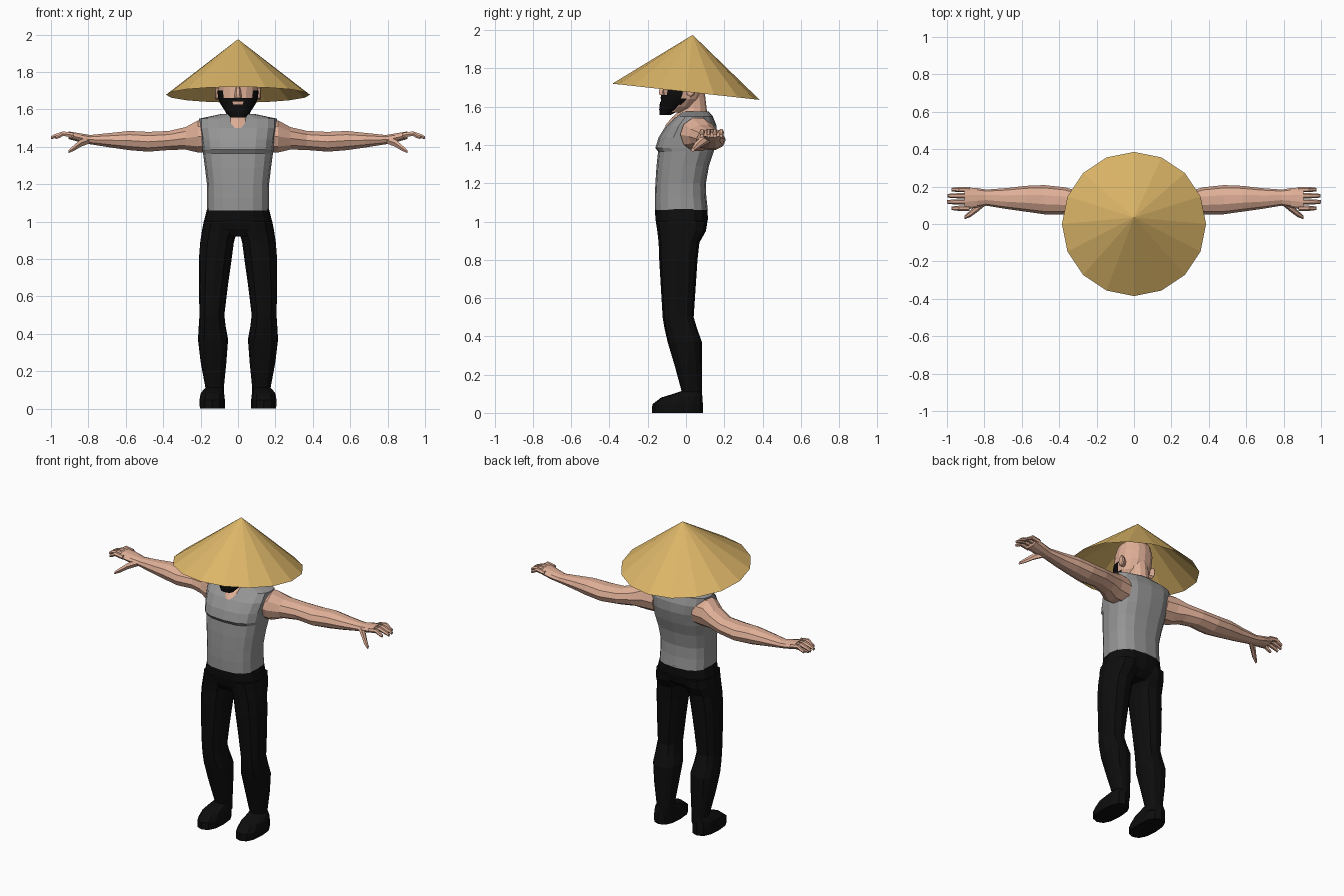
import bpy, bmesh, math


def material(name, rgb):
    m = bpy.data.materials.new(name)
    m.diffuse_color = (*rgb, 1)
    return m


SKIN = material("skin", (0.74, 0.43, 0.31))
GREY = material("grey cloth", (0.30, 0.30, 0.30))
BLACK = material("black", (0.004, 0.004, 0.004))
STRAW = material("straw", (0.72, 0.47, 0.14))


def signed_pow(v, e):
    return math.copysign(abs(v) ** e, v)


def loft(name, rings, mat, axis="z", n=12, p=2.0, side=1, keep=None):
    """Skin sections (t, a0, a1, b0, b1): bounds in x,y for axis z or y,z for axis x."""
    bm = bmesh.new()
    loops = []
    for t, a0, a1, b0, b1 in rings:
        loop = []
        for i in range(n):
            w = 2 * math.pi * i / n
            a = (a0 + a1) / 2 + (a1 - a0) / 2 * signed_pow(math.cos(w), 2 / p)
            b = (b0 + b1) / 2 + (b1 - b0) / 2 * signed_pow(math.sin(w), 2 / p)
            co = (a, b, t) if axis == "z" else (t, a, b)
            loop.append(bm.verts.new((co[0] * side, co[1], co[2])))
        loops.append(loop)
    for lo, hi in zip(loops, loops[1:]):
        for i in range(n):
            j = (i + 1) % n
            bm.faces.new((lo[i], lo[j], hi[j], hi[i]))
    bm.faces.new(loops[0])
    bm.faces.new(loops[-1])
    bmesh.ops.recalc_face_normals(bm, faces=bm.faces)
    if keep:
        drop = [f for f in bm.faces if not keep(f.calc_center_median())]
        bmesh.ops.delete(bm, geom=drop, context="FACES")
    return finish(name, bm, mat)


def finish(name, bm, mat):
    me = bpy.data.meshes.new(name)
    bm.to_mesh(me)
    bm.free()
    me.materials.append(mat)
    ob = bpy.data.objects.new(name, me)
    bpy.context.collection.objects.link(ob)
    return ob


# Tilted conical straw hat, open underneath
bm = bmesh.new()
apex = bm.verts.new((0, 0.035, 1.975))
rim = []
for i in range(16):
    w = 2 * math.pi * i / 16
    y = 0.385 * math.sin(w)
    rim.append(bm.verts.new((0.385 * math.cos(w), y, 1.678 - 0.11 * y)))
for i in range(16):
    bm.faces.new((apex, rim[i], rim[(i + 1) % 16]))
finish("straw_hat", bm, STRAW)

# Sleeveless shirt
loft("shirt", [
    (1.06, -0.166, 0.166, -0.163, 0.114),
    (1.13, -0.165, 0.165, -0.163, 0.106),
    (1.20, -0.166, 0.166, -0.160, 0.104),
    (1.29, -0.177, 0.177, -0.154, 0.120),
    (1.365, -0.187, 0.187, -0.146, 0.145),
    (1.385, -0.190, 0.190, -0.160, 0.150),
    (1.44, -0.197, 0.197, -0.143, 0.162),
    (1.50, -0.207, 0.207, -0.105, 0.160),
    (1.55, -0.208, 0.208, -0.050, 0.140),
    (1.575, -0.090, 0.090, -0.015, 0.118)], GREY, n=16, p=2.7)

# Neck, flaring into the neckline
loft("neck", [
    (1.50, -0.075, 0.075, -0.110, 0.100),
    (1.545, -0.072, 0.072, -0.072, 0.112),
    (1.59, -0.062, 0.062, -0.020, 0.108),
    (1.70, -0.062, 0.062, -0.030, 0.095)], SKIN)

# Head
loft("head", [
    (1.57, -0.05, 0.05, -0.11, -0.02),
    (1.60, -0.075, 0.075, -0.118, 0.04),
    (1.64, -0.097, 0.097, -0.122, 0.075),
    (1.70, -0.106, 0.106, -0.120, 0.098),
    (1.76, -0.107, 0.107, -0.120, 0.105),
    (1.82, -0.092, 0.092, -0.095, 0.095),
    (1.86, -0.050, 0.050, -0.050, 0.055)], SKIN, n=16, p=2.2)

loft("nose", [
    (1.662, -0.02, 0.02, -0.142, -0.10),
    (1.68, -0.018, 0.018, -0.145, -0.10),
    (1.735, -0.009, 0.009, -0.124, -0.10)], SKIN, n=6)


# Beard: shell around the jaw, open at the mouth and cheeks
def is_beard(c):
    mouth = abs(c.x) < 0.036 and 1.626 < c.z < 1.642
    cheeks = abs(c.x) < 0.078 and c.z > 1.66
    return c.y < -0.01 and not mouth and not cheeks


loft("beard", [
    (1.557, -0.040, 0.040, -0.138, -0.080),
    (1.585, -0.066, 0.066, -0.140, -0.025),
    (1.610, -0.082, 0.082, -0.138, 0.035),
    (1.626, -0.092, 0.092, -0.134, 0.06),
    (1.642, -0.100, 0.100, -0.134, 0.08),
    (1.660, -0.106, 0.106, -0.130, 0.09),
    (1.700, -0.110, 0.110, -0.124, 0.10)], BLACK, n=24, p=2.2, keep=is_beard)

# Hips of the trousers
loft("trouser_hips", [
    (0.92, -0.12, 0.12, -0.125, 0.06),
    (0.96, -0.188, 0.188, -0.148, 0.100),
    (1.01, -0.180, 0.180, -0.160, 0.114),
    (1.07, -0.165, 0.165, -0.162, 0.113)], BLACK, n=16, p=2.6)

for label, s in (("left", 1), ("right", -1)):
    # Trouser leg
    loft(label + "_leg", [
        (1.00, 0.000, 0.183, -0.158, 0.112),
        (0.95, 0.005, 0.193, -0.150, 0.104),
        (0.89, 0.022, 0.202, -0.143, 0.070),
        (0.80, 0.034, 0.209, -0.140, 0.060),
        (0.65, 0.055, 0.209, -0.131, 0.050),
        (0.50, 0.073, 0.206, -0.122, 0.040),
        (0.44, 0.066, 0.210, -0.112, 0.058),
        (0.37, 0.053, 0.214, -0.096, 0.083),
        (0.25, 0.062, 0.200, -0.060, 0.083),
        (0.11, 0.076, 0.174, -0.022, 0.083),
        (0.06, 0.076, 0.174, -0.022, 0.080)], BLACK, p=2.4, side=s)

    # Shoe
    loft(label + "_shoe", [
        (0.00, 0.070, 0.204, -0.178, 0.088),
        (0.045, 0.070, 0.206, -0.176, 0.088),
        (0.08, 0.074, 0.200, -0.130, 0.086),
        (0.10, 0.078, 0.186, -0.065, 0.084),
        (0.115, 0.080, 0.170, -0.020, 0.080)], BLACK, p=2.5, side=s)

    # Arm from shoulder to knuckles
    loft(label + "_arm", [
        (0.14, -0.030, 0.145, 1.365, 1.540),
        (0.215, -0.030, 0.155, 1.365, 1.545),
        (0.28, 0.012, 0.172, 1.382, 1.508),
        (0.37, 0.052, 0.196, 1.380, 1.487),
        (0.48, 0.052, 0.208, 1.371, 1.482),
        (0.58, 0.066, 0.204, 1.379, 1.487),
        (0.68, 0.080, 0.192, 1.394, 1.476),
        (0.79, 0.098, 0.184, 1.412, 1.464),
        (0.84, 0.088, 0.192, 1.422, 1.472),
        (0.905, 0.076, 0.196, 1.440, 1.483)], SKIN, axis="x", n=10, side=s)

    # Four curved fingers
    for k, (y, tip) in enumerate(((0.084, 0.975), (0.118, 1.0),
                                  (0.151, 0.998), (0.184, 0.975))):
        path = [(0.88, 1.462, 0.014), (0.935, 1.470, 0.014),
                (tip - 0.02, 1.457, 0.012), (tip, 1.448, 0.009)]
        loft(f"{label}_finger_{k + 1}",
             [(x, y - r, y + r, z - r, z + r) for x, z, r in path],
             SKIN, axis="x", n=6, side=s)

    # Thumb
    path = [(0.79, 0.125, 1.438, 0.022), (0.84, 0.085, 1.420, 0.023),
            (0.875, 0.055, 1.395, 0.018), (0.905, 0.036, 1.375, 0.010)]
    loft(label + "_thumb",
         [(x, y - r, y + r, z - r, z + r) for x, y, z, r in path],
         SKIN, axis="x", n=6, side=s)

    # Ear
    loft(label + "_ear", [
        (0.09, 0.00, 0.035, 1.655, 1.715),
        (0.118, 0.00, 0.050, 1.650, 1.722),
        (0.124, 0.01, 0.045, 1.660, 1.715)], SKIN, axis="x", n=8, side=s)
